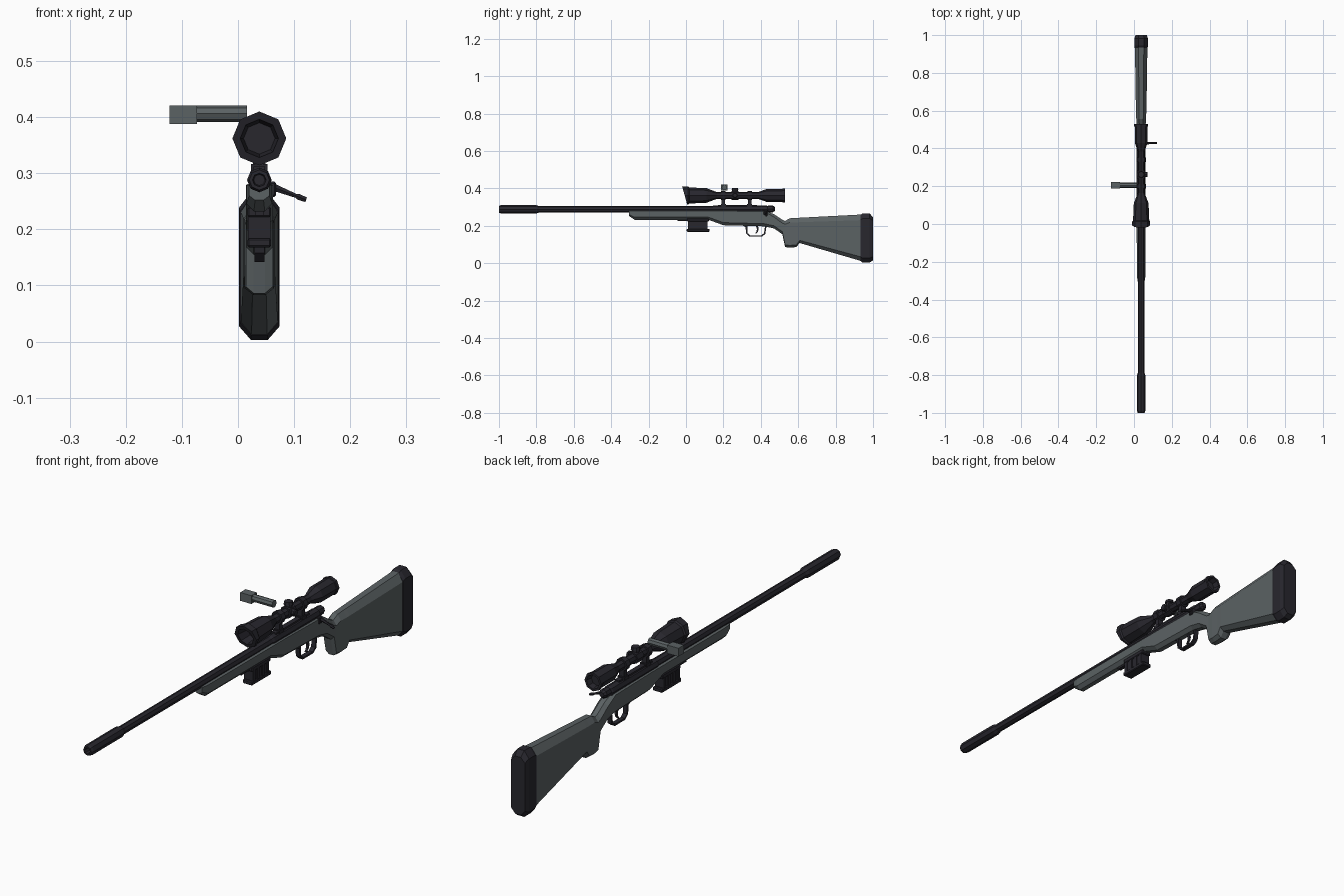
import bpy, bmesh, math
from mathutils import Vector

CX = 0.038      # rifle centre line
BORE = 0.288    # barrel axis height
SIGHT = 0.362   # scope axis height


def material(name, rgb):
    m = bpy.data.materials.new(name)
    m.diffuse_color = (*rgb, 1)
    return m


GREY = material("stock grey", (0.105, 0.122, 0.127))
DARK = material("gunmetal", (0.021, 0.020, 0.027))


def finish(name, bm, mat):
    bmesh.ops.recalc_face_normals(bm, faces=bm.faces[:])
    me = bpy.data.meshes.new(name)
    bm.to_mesh(me)
    bm.free()
    me.materials.append(mat)
    ob = bpy.data.objects.new(name, me)
    bpy.context.collection.objects.link(ob)
    return ob


def loft(name, rings, mat, closed=False):
    """Skin a list of point loops; cap the ends unless the path is closed."""
    bm = bmesh.new()
    loops = [[bm.verts.new(p) for p in r] for r in rings]
    n = len(loops[0])
    pairs = list(zip(loops, loops[1:])) + ([(loops[-1], loops[0])] if closed else [])
    for a, b in pairs:
        for i in range(n):
            j = (i + 1) % n
            bm.faces.new((a[i], a[j], b[j], b[i]))
    if not closed:
        bm.faces.new(loops[0])
        bm.faces.new(loops[-1])
    return finish(name, bm, mat)


def turned(name, profile, origin, axis, mat, sides=8, slant=None):
    """Lathe (distance, radius) pairs around an axis; slant tilts chosen rings."""
    axis = Vector(axis).normalized()
    up = Vector((0, 0, 1)) if abs(axis.z) < 0.9 else Vector((0, 1, 0))
    u = axis.cross(up).normalized()
    v = u.cross(axis)
    rings = []
    for k, (d, r) in enumerate(profile):
        ring = []
        for i in range(sides):
            t = 2 * math.pi * i / sides
            p = Vector(origin) + axis * d + u * r * math.cos(t) + v * r * math.sin(t)
            if slant and k in slant:
                p.y -= 0.28 * r * math.sin(t)
            ring.append(p)
        rings.append(ring)
    return loft(name, rings, mat)


def box(name, x, y, z, mat, bevel=0):
    """Box from (min, max) ranges."""
    bm = bmesh.new()
    bmesh.ops.create_cube(bm, size=1)
    for v in bm.verts:
        v.co = [a + (b - a) * (c + 0.5) for (a, b), c in zip((x, y, z), v.co)]
    if bevel:
        bmesh.ops.bevel(bm, geom=bm.edges[:], offset=bevel, segments=1, affect='EDGES')
    return finish(name, bm, mat)


def section(y, top, bot, w, ct, cb):
    """Eight-sided stock section with chamfered top and bottom."""
    n = w * 0.42
    pts = [(n, top), (w, top - ct), (w, bot + cb), (n, bot),
           (-n, bot), (-w, bot + cb), (-w, top - ct), (-n, top)]
    return [(CX + x, y, z) for x, z in pts]


# Stock: fore-end, grip and butt in one skin
loft("stock", [section(*s) for s in [
    (-0.305, 0.285, 0.252, 0.018, 0.006, 0.008),
    (-0.275, 0.285, 0.232, 0.023, 0.006, 0.014),
    (0.12, 0.285, 0.232, 0.024, 0.006, 0.014),
    (0.20, 0.285, 0.203, 0.024, 0.006, 0.014),
    (0.42, 0.283, 0.197, 0.024, 0.008, 0.014),
    (0.47, 0.262, 0.186, 0.024, 0.015, 0.014),
    (0.515, 0.232, 0.155, 0.024, 0.018, 0.014),
    (0.53, 0.226, 0.086, 0.024, 0.018, 0.012),
    (0.555, 0.240, 0.083, 0.026, 0.022, 0.012),
    (0.59, 0.242, 0.086, 0.027, 0.024, 0.012),
    (0.607, 0.243, 0.108, 0.028, 0.024, 0.014),
    (0.935, 0.260, 0.012, 0.033, 0.030, 0.022)]], GREY)

# Butt pad
loft("butt_pad", [section(*s) for s in [
    (0.932, 0.258, 0.012, 0.034, 0.026, 0.022),
    (0.945, 0.266, 0.003, 0.036, 0.027, 0.024),
    (0.982, 0.266, 0.003, 0.036, 0.027, 0.024),
    (1.0, 0.245, 0.016, 0.030, 0.018, 0.020)]], DARK)

# Barrel, muzzle, receiver and bolt
Y = (0, 1, 0)
turned("barrel", [(-0.80, 0.017), (0.16, 0.018)], (CX, 0, BORE), Y, DARK)
turned("muzzle", [(-0.96, 0.010), (-1.0, 0.012), (-1.0, 0.018), (-0.99, 0.022), (-0.80, 0.022),
                  (-0.785, 0.017)], (CX, 0, BORE), Y, DARK)
turned("receiver", [(0.14, 0.018), (0.15, 0.021), (0.43, 0.021), (0.44, 0.016)],
       (CX, 0, BORE), Y, DARK)
turned("bolt_shroud", [(0.43, 0.014), (0.44, 0.018), (0.465, 0.018), (0.475, 0.010)],
       (CX, 0, BORE + 0.002), Y, DARK)
box("bolt_root", (CX + 0.005, CX + 0.03), (0.415, 0.437), (0.258, 0.285), DARK, 0.003)
turned("bolt_handle", [(0, 0.009), (0.065, 0.004), (0.07, 0.006), (0.084, 0.005)],
       (CX + 0.005, 0.427, 0.283), (0.93, 0.03, -0.36), DARK, 6)
box("rail", (CX - 0.010, CX + 0.010), (0.17, 0.38), (0.300, 0.312), DARK)

# Magazine with flanges and vertical ribs
box("magazine", (CX - 0.017, CX + 0.017), (0.017, 0.115), (0.175, 0.25), DARK)
box("magazine_base", (CX - 0.021, CX + 0.021), (0.004, 0.125), (0.168, 0.184), DARK, 0.003)
box("magazine_collar", (CX - 0.021, CX + 0.021), (0.006, 0.122), (0.222, 0.240), DARK, 0.003)
for i in range(4):
    y = 0.012 + i * 0.029
    box("magazine_rib", (CX - 0.020, CX + 0.020), (y, y + 0.014), (0.18, 0.23), DARK)
box("magazine_catch", (CX - 0.008, CX + 0.008), (-0.045, 0.01), (0.225, 0.234), DARK)

# Trigger guard: a strip swept along its side outline
path = [(0.305, 0.200), (0.318, 0.194), (0.322, 0.158), (0.340, 0.142), (0.405, 0.142),
        (0.424, 0.156), (0.430, 0.194), (0.440, 0.200)]
inner = [(0.325, 0.206), (0.328, 0.196), (0.329, 0.161), (0.343, 0.149), (0.402, 0.149),
         (0.417, 0.160), (0.422, 0.196), (0.424, 0.206)]
loft("trigger_guard", [[(CX - 0.009, *o), (CX + 0.009, *o), (CX + 0.009, *i), (CX - 0.009, *i)]
                       for o, i in zip(path, inner)], DARK)
trig = [(0.378, 0.205, 0.006), (0.384, 0.182, 0.005), (0.380, 0.168, 0.004), (0.372, 0.158, 0.003)]
loft("trigger", [[(CX - 0.004, y - t, z), (CX + 0.004, y - t, z), (CX + 0.004, y + t, z),
                  (CX - 0.004, y + t, z)] for y, z, t in trig], DARK)

# Scope: hollow objective with slanted hood, tube and hollow eyepiece
turned("scope", [(0.05, 0.028), (-0.007, 0.034), (-0.007, 0.048), (0.012, 0.048), (0.018, 0.043),
                 (0.11, 0.039), (0.165, 0.018), (0.385, 0.018), (0.43, 0.034), (0.515, 0.034),
                 (0.517, 0.037), (0.53, 0.037), (0.53, 0.028), (0.505, 0.024)],
       (CX, 0, SIGHT), Y, DARK, slant={1, 2})

# Scope mounts and adjustment turrets
for y in (0.20, 0.34):
    turned("scope_ring", [(-0.012, 0.025), (0.012, 0.025)], (CX, y, SIGHT), Y, DARK)
    box("scope_mount", (CX - 0.011, CX + 0.011), (y - 0.009, y + 0.009), (0.30, 0.345), DARK)
    box("mount_foot", (CX - 0.015, CX + 0.015), (y - 0.014, y + 0.014), (0.304, 0.316), DARK)
turned("turret_body", [(-0.02, 0.024), (0.02, 0.024)], (CX, 0.262, SIGHT), Y, DARK)
turned("top_turret", [(0, 0.015), (0.028, 0.015), (0.028, 0.018), (0.040, 0.016)],
       (CX, 0.262, SIGHT), (0, 0, 1), DARK)
turned("side_turret", [(0, 0.014), (0.031, 0.014), (0.034, 0.011)],
       (CX, 0.262, SIGHT), (1, 0, 0), DARK)

# Detached peg with a square head
box("peg_head", (-0.122, -0.073), (0.188, 0.222), (0.388, 0.421), GREY)
turned("peg_shaft", [(0, 0.0145), (0.089, 0.0145)], (-0.073, 0.205, 0.406), (1, 0, 0), GREY)
